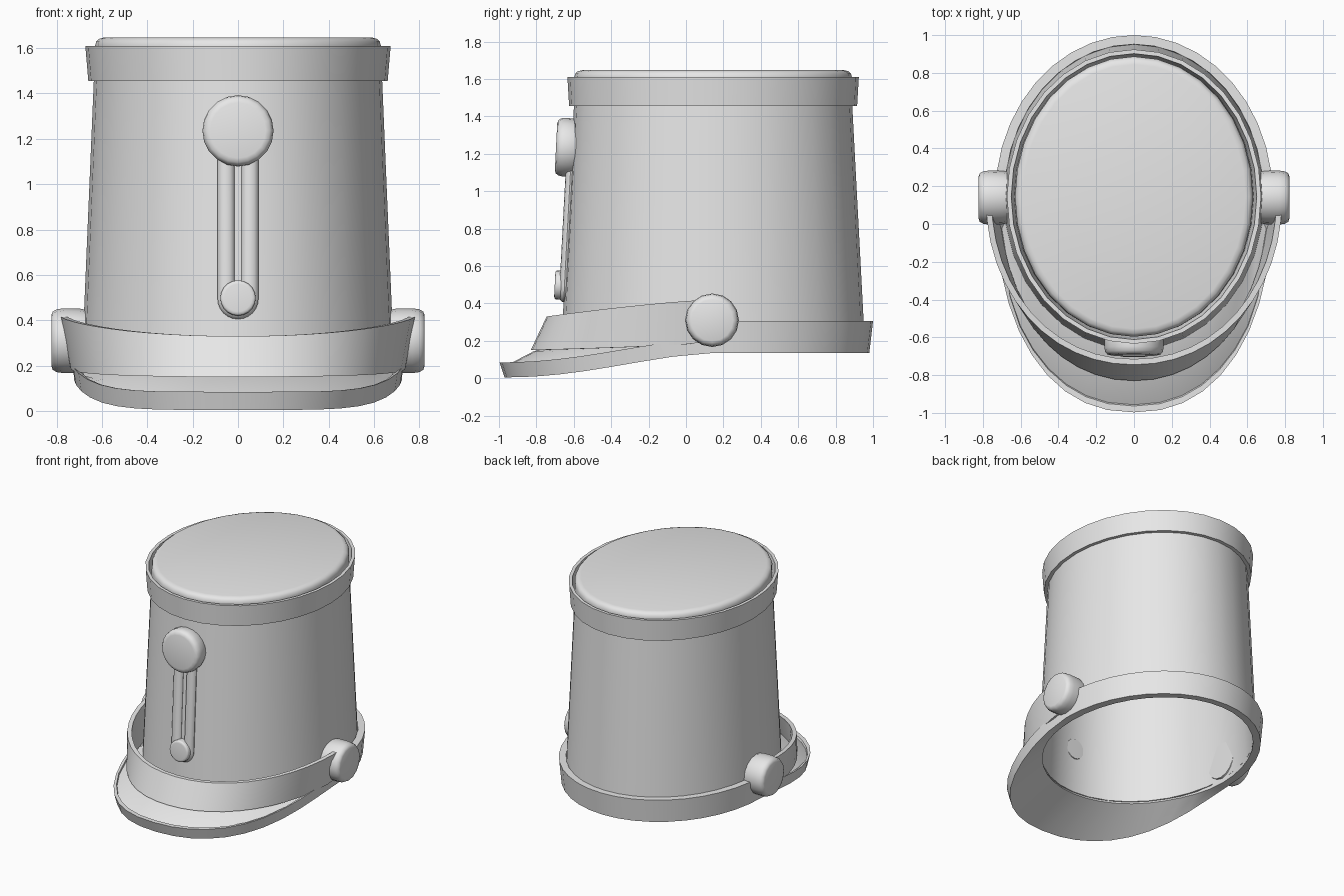
import bpy, bmesh, math
from mathutils import Vector, Matrix

if "Cube" in bpy.data.objects:
    bpy.data.objects.remove(bpy.data.objects["Cube"])

CY = 0.145          # y centre of the crown
SEG = 32
grey = bpy.data.materials.new("plain_grey")
grey.diffuse_color = (0.8, 0.8, 0.8, 1)
grey.use_nodes = True
grey.node_tree.nodes["Principled BSDF"].inputs["Base Color"].default_value = grey.diffuse_color


def loft(name, rings, around=True, caps=False, loop=False, angle=35):
    """Skin a list of rings; loop joins the last ring to the first."""
    bm = bmesh.new()
    vs = [[bm.verts.new(p) for p in r] for r in rings]
    n = len(vs[0])
    for i in range(len(vs) if loop else len(vs) - 1):
        a, b = vs[i], vs[(i + 1) % len(vs)]
        for j in range(n if around else n - 1):
            k = (j + 1) % n
            bm.faces.new((a[j], a[k], b[k], b[j]))
    if caps:
        bm.faces.new(vs[0])
        bm.faces.new(vs[-1])
    bmesh.ops.recalc_face_normals(bm, faces=bm.faces)
    me = bpy.data.meshes.new(name)
    bm.to_mesh(me)
    bm.free()
    me.materials.append(grey)
    ob = bpy.data.objects.new(name, me)
    bpy.context.collection.objects.link(ob)
    bpy.ops.object.select_all(action='DESELECT')
    ob.select_set(True)
    bpy.context.view_layer.objects.active = ob
    bpy.ops.object.shade_smooth_by_angle(angle=math.radians(angle))
    return ob


def oval(a, hx, front, back, n=2.0):
    """Point on an oval whose front half may be longer and squarer."""
    c, s = math.cos(a), math.sin(a)
    if s < 0:
        x = math.copysign(abs(c) ** (2 / n), c) * hx
        return x, CY - abs(s) ** (2 / n) * front
    return c * hx, CY + s * back


def ring(hx, hy, z):
    return [(*oval(math.tau * i / SEG, hx, hy, hy), z) for i in range(SEG)]


# Tapered crown wall, open below, thin shell
loft("crown_wall", [ring(.69, .812, .17), ring(.63, .737, 1.59),
                    ring(.61, .717, 1.59), ring(.67, .792, .17)], loop=True)

# Lid with a soft edge
loft("crown_lid", [ring(.61, .72, 1.57), ring(.63, .742, 1.57), ring(.63, .742, 1.61),
                   ring(.625, .737, 1.628), ring(.612, .724, 1.641),
                   ring(.59, .70, 1.647)], caps=True)

# Band around the top
loft("top_band", [ring(.66, .77, 1.455), ring(.673, .779, 1.61),
                  ring(.65, .757, 1.61), ring(.625, .735, 1.455)], loop=True)


# Base band at the back that runs into the visor at the front
def smooth(t):
    t = max(0.0, min(1.0, t))
    return t * t * (3 - 2 * t)


base = [[] for _ in range(7)]
BS = 40
for i in range(BS):
    a = math.tau * i / BS
    ob_ = oval(a, .722, 1.115, .835, 2.25)
    ot = oval(a, .735, 1.142, .855, 2.25)
    cr = oval(a, .686, .807, .807)
    inn = oval(a, .665, .787, .787)
    y = ot[1]
    s = max(0.0, min(1.0, (.15 - y) / 1.13))
    zb = .135 - .13 * math.sin(s * math.pi / 2) ** 1.6
    zt = zb + .17 - .09 * smooth((.2 - y) / .2)
    w = smooth((.1 - y) / .7)
    d = Vector(cr) - Vector(ot)
    lip = Vector(ot) + d * (.5 - .4 * w)
    mid = Vector(ot) + d * .55
    zc = zt + (.185 - zt) * w
    zm = zt + (.145 - zt) * w
    base[0].append((*ob_, zb))
    base[1].append((*ot, zt))
    base[2].append((*lip, zt))
    base[3].append((*(Vector(ot) + d * (.5 - .38 * w)), zt - .015 * w))
    base[4].append((*mid, zm))
    base[5].append((*cr, zc))
    base[6].append((*inn, .135 + .015 * w))
loft("base_band_and_visor", base, loop=True, angle=30)

# Strap slung across the front, leaning outward at its foot
strap = []
N = 24
for i in range(N + 1):
    a = -math.pi * i / N
    f = math.sin(math.pi * i / N)
    e = f ** 1.3
    zt, zb = .42 - .09 * e, .20 - .05 * math.sqrt(f)
    top = oval(a, .785, .89, .89, 2.08)
    bot = oval(a, .742, .975, .975, 2.08)
    top_in = oval(a, .755, .86, .86, 2.08)
    bot_in = oval(a, .712, .945, .945, 2.08)
    strap.append([(*bot, zb), (*top, zt), (*top_in, zt), (*bot_in, zb)])
loft("front_strap", strap, caps=True)


def button(name, radius, depth, at, facing, rim, sides=16):
    """Round stud with a soft rim; `facing` is its outward direction."""
    prof = [(.93, 0), (.99, .25 * depth), (1, depth - rim), (.97, depth - .45 * rim),
            (.90, depth - .12 * rim), (.78, depth)]
    m = Matrix.Translation(at) @ Vector(facing).to_track_quat('Z', 'Y').to_matrix().to_4x4()
    rings = [[m @ Vector((radius * r * math.cos(math.tau * j / sides),
                          radius * r * math.sin(math.tau * j / sides), h))
              for j in range(sides)] for r, h in prof]
    return loft(name, rings, caps=True, angle=45)


# Side studs holding the strap
for side, label in ((1, "right"), (-1, "left")):
    button(label + "_strap_stud", .143, .168, (side * .655, .14, .31), (side, 0, 0), .055)

# Front badge: large stud, cord loop and small stud
slope = (0, -1, .05)
button("badge_large_stud", .157, .11, (0, -.585, 1.232), slope, .04, 20)
button("badge_small_stud", .078, .08, (0, -.622, .495), slope, .012, 20)

# Flattened cord following a U-shaped path on the sloped front
R, HALF = .053, .037
path = [(-R, 1.2, -1, 0)]
path += [(R * math.cos(t), .495 + R * math.sin(t), math.cos(t), math.sin(t))
         for t in (math.pi + math.pi * k / 12 for k in range(13))]
path.append((R, 1.2, 1, 0))
cord = []
for x, z, nx, nz in path:
    wall = -.65 + .053 * (z - .495)
    cord.append([(x + nx * HALF * math.cos(u), wall - .026 * math.sin(u),
                  z + nz * HALF * math.cos(u))
                 for u in (math.tau * k / 12 for k in range(12))])
loft("badge_cord_loop", cord, caps=True, angle=40)
